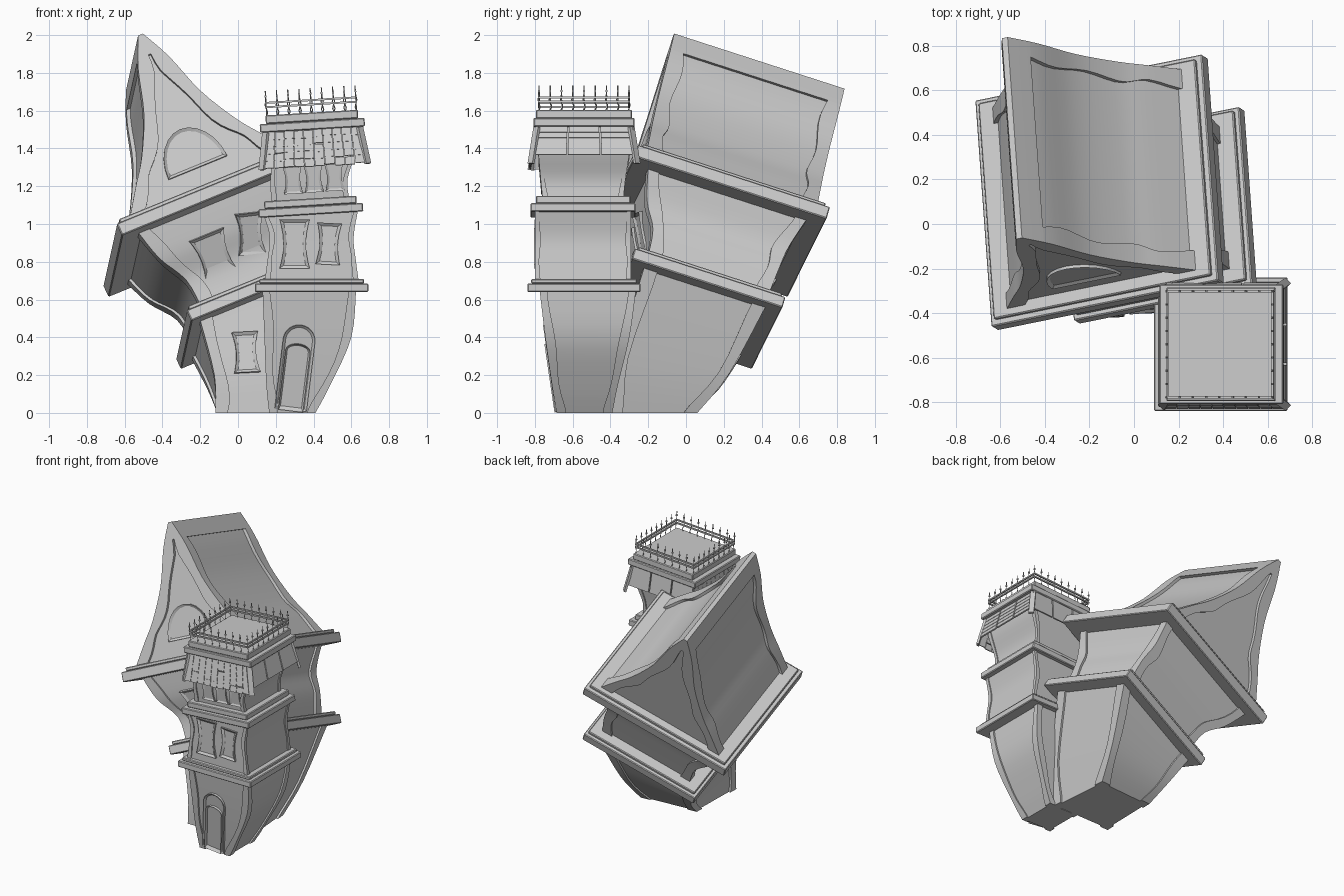
import bpy, bmesh, math, random
from mathutils import Vector, Matrix
from mathutils.bvhtree import BVHTree

if "Cube" in bpy.data.objects:
    bpy.data.objects.remove(bpy.data.objects["Cube"])

random.seed(4)
T = Matrix.Translation


def finish(bm, name, angle=32):
    bmesh.ops.recalc_face_normals(bm, faces=bm.faces)
    me = bpy.data.meshes.new(name)
    bm.to_mesh(me)
    bm.free()
    ob = bpy.data.objects.new(name, me)
    bpy.context.collection.objects.link(ob)
    bpy.ops.object.select_all(action='DESELECT')
    ob.select_set(True)
    bpy.context.view_layer.objects.active = ob
    bpy.ops.object.shade_smooth_by_angle(angle=math.radians(angle))
    return ob


def frame(origin, x, y, z):
    m = Matrix((x, y, z)).transposed().to_4x4()
    m.translation = origin
    return m


def rect(m, hx, hy, z, cx=0, cy=0):
    return [m @ Vector((cx + sx * hx, cy + sy * hy, z)) for sx, sy in ((-1, -1), (1, -1), (1, 1), (-1, 1))]


def smooth(rings, steps):
    """Catmull-Rom through rings of four corners."""
    r = [rings[0]] + rings + [rings[-1]]
    out = []
    for i in range(1, len(r) - 2):
        for s in range(steps):
            t = s / steps
            out.append([0.5 * (2 * b + (c - a) * t + (2 * a - 5 * b + 4 * c - d) * t * t + (3 * b - a - 3 * c + d) * t ** 3)
                        for a, b, c, d in zip(r[i - 1], r[i], r[i + 1], r[i + 2])])
    return out + [rings[-1]]


def shell(name, rings, w=.05, depth=.015, steps=4, band=0):
    """Four-sided curved body: raised corner strips, recessed wall panels."""
    pts = smooth(rings, steps)
    n = len(pts) - band
    seq = [(r, depth if not band or i < n else 0) for i, r in enumerate(pts)]
    if band:
        seq.insert(n, (pts[n], depth))
    bm = bmesh.new()
    loops = []
    for s, (r, d) in enumerate(seq):
        loop = []
        for k in range(4):
            a, b = r[k], r[(k + 1) % 4]
            e = b - a
            t = min(w * (1 + .15 * math.sin(s * .9 + k)) / max(e.length, 1e-4), .45)   # uneven hand-cut strips
            inn = ((r[(k + 2) % 4] - b) + (r[(k + 3) % 4] - a)).normalized() * d
            loop += [a, a + e * t, a + e * t + inn, b - e * t + inn, b - e * t]
        loops.append([bm.verts.new(p) for p in loop])
    for lo, hi in zip(loops, loops[1:]):
        for i in range(20):
            j = (i + 1) % 20
            bm.faces.new((lo[i], lo[j], hi[j], hi[i]))
    bm.faces.new(loops[0][::-1])
    bm.faces.new(loops[-1])
    return finish(bm, name)


def add_box(bm, m, hx, hy, hz):
    bmesh.ops.create_cube(bm, size=2, matrix=m @ Matrix.Diagonal((hx, hy, hz, 1)))


def ledge(name, m, tiers):
    """Stepped slab from tiers of (half x, half y, z low, z high)."""
    bm = bmesh.new()
    for hx, hy, a, b in tiers:
        add_box(bm, m @ T((0, 0, (a + b) / 2)), hx, hy, (b - a) / 2)
    bmesh.ops.bevel(bm, geom=bm.edges[:], offset=.005, segments=1, affect='EDGES')
    return finish(bm, name)


def plate(name, wall, x, z, up, outline, rim=.016, out=.014):
    """Framed panel stuck to the wall that is seen at front position x, z."""
    me = wall.data
    tree = BVHTree.FromPolygons([v.co for v in me.vertices], [p.vertices[:] for p in me.polygons])
    loc, nor, _, _ = tree.ray_cast(Vector((x, -3, z)), Vector((0, 1, 0)))
    if nor.y > 0:
        nor = -nor
    y = -nor
    up = Vector(up)
    zz = (up - y * up.dot(y)).normalized()
    m = frame(loc, y.cross(zz), y, zz)
    bm = bmesh.new()
    front = [bm.verts.new(m @ Vector((px, -out, pz))) for px, pz in outline]
    back = [bm.verts.new(m @ Vector((px, .03, pz))) for px, pz in outline]
    f = bm.faces.new(front)
    bm.faces.new(back[::-1])
    for i in range(len(front)):
        j = (i + 1) % len(front)
        bm.faces.new((front[i], back[i], back[j], front[j]))
    bm.normal_update()
    bmesh.ops.inset_region(bm, faces=[f], thickness=rim, use_even_offset=True)
    for v in f.verts:
        v.co += y * out * .8
    return finish(bm, name)


def waisted(w, h):
    ts = [-1, -.8, -.4, 0, .4, .8, 1]
    side = [(w * (.74 + .26 * t * t), h * t) for t in ts]
    return side + [(-x, z) for x, z in side[::-1]]


def arch(w, base, spring, top):
    a = [math.pi * i / 12 for i in range(13)]
    pts = [(w * math.cos(t), spring + (top - spring) * math.sin(t)) for t in a]
    return pts if base == spring else [(-w, base), (w, base)] + pts


# leaning frame of the main house
V = Vector((-.068, .951, -.3075)).normalized()
U = Vector((.911, .165, .379))
U = (U - V * U.dot(V)).normalized()
N = U.cross(V)
H1 = frame((.095, .05, .59), U, V, N)
H2 = frame((-.175, .155, 1.06), U, V, N)
I = Matrix.Identity(4)

# house body
low = shell("house_lower_wall", [
    [Vector(p) for p in ((-.12, -.42, 0), (.37, -.41, 0), (.33, .06, 0), (-.11, .03, 0))],
    [Vector(p) for p in ((-.125, -.41, .2), (.42, -.36, .3), (.38, .23, .21), (-.16, .17, .12))],
    rect(H1, .38, .34, -.06)], w=.065, depth=.015)
ledge("house_lower_ledge", H1, [(.44, .42, -.075, -.012), (.42, .40, -.012, .012)])
mid = shell("house_upper_wall", [
    rect(H1, .345, .335, -.01), rect(H1, .36, .35, .16),
    rect(H2, .405, .395, -.24), rect(H2, .46, .445, -.07)], w=.07, depth=.015)
ledge("house_upper_ledge", H2, [(.56, .535, -.085, -.015), (.535, .51, -.015, .01)])

# swept gable roof
roof = shell("gable_roof", [rect(H2, hu, .475, h) for hu, h in (
    (.48, -.01), (.37, .15), (.275, .285), (.165, .5), (.09, .74), (.014, .91))],
    w=.08, depth=.022, band=4)

# tower, lower part
low_t = shell("tower_lower_wall", [rect(I, (b - a) / 2, (d - c) / 2, z, (a + b) / 2, (c + d) / 2) for a, b, c, d, z in (
    (.165, .41, -.685, -.39, 0), (.15, .49, -.71, -.36, .15), (.14, .60, -.745, -.30, .4), (.13, .625, -.775, -.265, .65))],
    w=.045, depth=.012)
ledge("tower_lower_ledge", T((.39, -.54, 0)), [(.30, .30, .64, .685), (.278, .28, .685, .708)])
TILT = Matrix.Rotation(math.radians(-3.5), 4, 'Y')
M2 = T((.387, -.545, 1.05)) @ TILT
M3 = T((.395, -.54, 1.5)) @ TILT
C = T((.39, -.545, 0))
mid_t = shell("tower_middle_wall", [rect(C, .25, .255, .69), rect(C, .235, .254, .80),
                                    rect(C, .222, .253, .93), rect(M2, .25, .255, .01)], w=.025, depth=.008)
ledge("tower_middle_ledge", M2, [(.277, .277, 0, .045), (.245, .25, .045, .085)])
top_t = shell("tower_upper_wall", [rect(M2, .205, .215, .08), rect(M2, .205, .225, .18),
                                   rect(M3, .225, .243, -.12), rect(M3, .24, .25, 0)], w=.025, depth=.008)
ledge("tower_top_ledge", M3, [(.278, .268, 0, .045), (.245, .255, .045, .09)])

# shingled skirt under the tower top
sides = (("front", 0, 5, 10, .19), ("right", 90, 5, 3, .15), ("back", 180, 1, 3, .14), ("left", 270, 5, 10, .19))
for side, ang, rows, cols, drop in sides:
    bm = bmesh.new()
    R = M3 @ Matrix.Rotation(math.radians(ang), 4, 'Z')
    for j in range(rows):
        t = (j + .5) / rows
        half = .25 + .02 * t
        for i in range(cols):
            x = half * (2 * (i + .5) / cols - 1)
            z = -drop * t + random.uniform(-.006, .006) * (cols > 3)
            tip = -.25 if rows > 1 else -.12
            add_box(bm, R @ T((x, -(.25 + .035 * t * drop / .19), z)) @ Matrix.Rotation(tip, 4, 'X'),
                    half / cols * .95, .005, .55 * drop / rows)
    finish(bm, "skirt_" + side)
bm = bmesh.new()
for ang in (0, 90, 270):
    add_box(bm, M3 @ Matrix.Rotation(math.radians(ang + 45), 4, 'Z') @ T((0, -.375, -.1))
            @ Matrix.Rotation(-.22, 4, 'X'), .018, .008, .1)
finish(bm, "skirt_corner_caps")

# railing with wavy posts
MR = M3 @ T((0, 0, .09))
bm = bmesh.new()
for ang in range(0, 360, 90):
    R = MR @ Matrix.Rotation(math.radians(ang), 4, 'Z')
    for z in (.043, .066):
        add_box(bm, R @ T((0, -.238, z)), .243, .005, .005)
finish(bm, "railing_bars")
bm = bmesh.new()
for ang in range(0, 360, 90):
    R = MR @ Matrix.Rotation(math.radians(ang), 4, 'Z')
    for i in range(8):
        x = -.238 + .476 * i / 8
        prev = None
        for k in range(8):
            c = R @ Vector((x + .006 * math.sin(k * 1.5) * (k < 5), -.238, -.005 + .135 * k / 7))
            ring = [bm.verts.new(c + Vector((dx, dy, 0))) for dx, dy in ((-.003, 0), (0, -.003), (.003, 0), (0, .003))]
            if prev:
                for q in range(4):
                    bm.faces.new((prev[q], prev[(q + 1) % 4], ring[(q + 1) % 4], ring[q]))
            else:
                bm.faces.new(ring[::-1])
            prev = ring
        bm.faces.new(prev)
        add_box(bm, R @ T((x, -.238, .1)), .005, .005, .005)
finish(bm, "railing_posts")

# windows and door, all on the front
plate("gable_window", roof, -.25, 1.375, N, arch(.17, -.09, -.09, .14))
plate("house_window_left", mid, -.125, .825, N, waisted(.1, .13))
plate("house_window_right", mid, .065, .95, (-.12, 0, 1), waisted(.075, .11))
plate("house_window_low", low, .042, .32, (-.05, 0, 1), waisted(.07, .11))
plate("tower_window_left", mid_t, .30, .895, (0, 0, 1), waisted(.08, .13))
plate("tower_window_right", mid_t, .48, .895, (.05, 0, 1), waisted(.065, .11))
for i in range(3):
    plate("tower_top_window_%d" % (i + 1), top_t, .29 + .11 * i, 1.235 + .008 * i, (-.06, 0, 1),
          waisted(.052, .075), rim=.012, out=.01)
plate("door_surround", low_t, .305, .235, (.12, 0, 1), arch(.085, -.22, .15, .235), rim=.014)
plate("door", low_t, .30, .19, (.12, 0, 1), arch(.066, -.18, .14, .18), rim=.01, out=.02)
